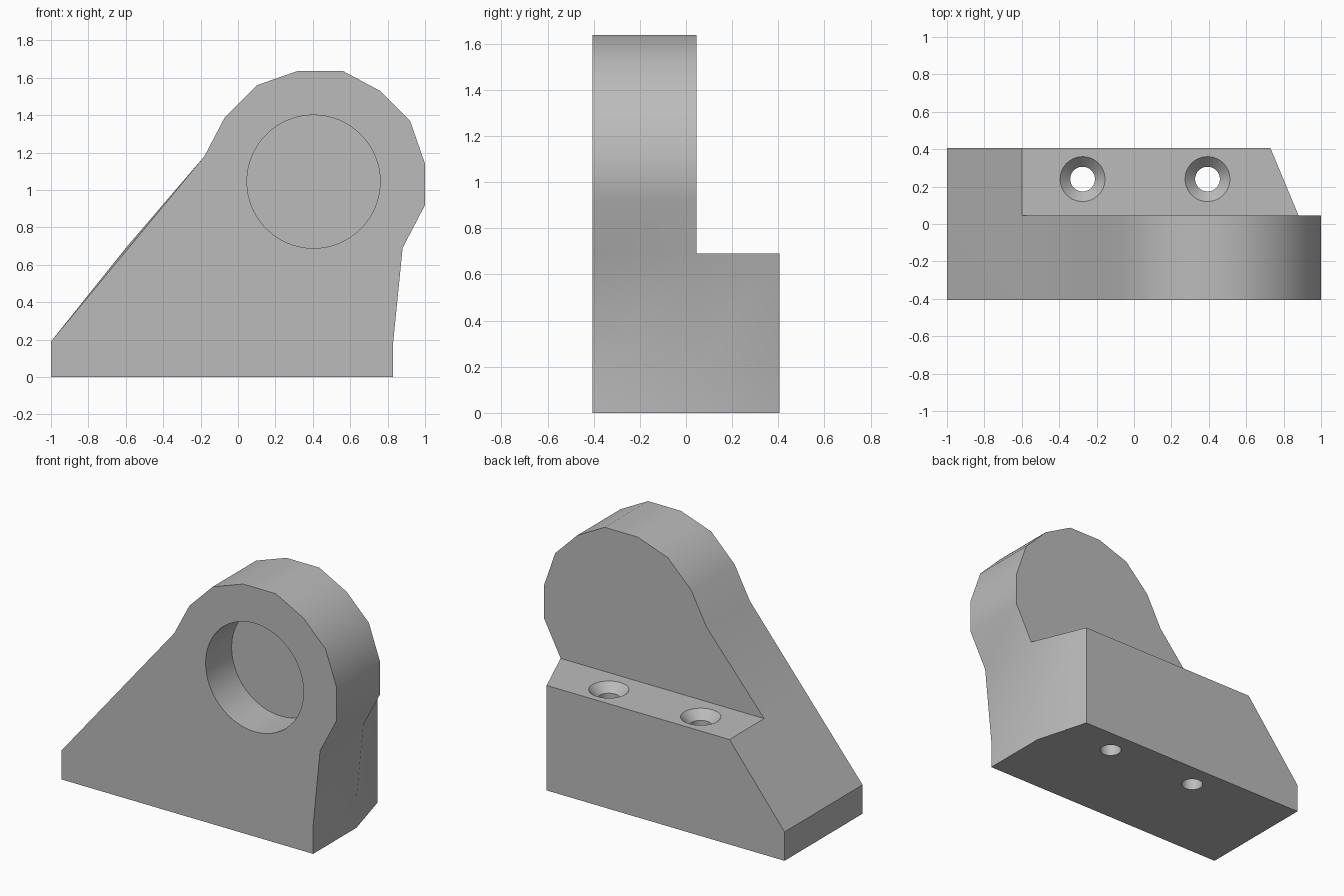
import bpy, bmesh, math
from mathutils import Matrix

if "Cube" in bpy.data.objects:
    bpy.data.objects.remove(bpy.data.objects["Cube"], do_unlink=True)

grey = bpy.data.materials.new("plain grey")
grey.use_nodes = True
colour = (0.5, 0.5, 0.5, 1)
grey.diffuse_color = colour
grey.node_tree.nodes["Principled BSDF"].inputs["Base Color"].default_value = colour

FRONT, STEP, BACK, LEDGE = -0.405, 0.045, 0.405, 0.69


def make_object(name, bm):
    bmesh.ops.recalc_face_normals(bm, faces=bm.faces)
    mesh = bpy.data.meshes.new(name)
    bm.to_mesh(mesh)
    bm.free()
    mesh.materials.append(grey)
    obj = bpy.data.objects.new(name, mesh)
    bpy.context.collection.objects.link(obj)
    return obj


def lathe(name, profile, matrix, segments=64):
    """Closed turned solid from (radius, height) pairs."""
    bm = bmesh.new()
    rings = []
    for r, h in profile:
        rings.append([bm.verts.new(matrix @ Matrix.Rotation(math.tau * i / segments, 4, "Z")
                                   @ Matrix.Translation((r, 0, h)).to_translation())
                      for i in range(segments)])
    for a, b in zip(rings, rings[1:]):
        for i in range(segments):
            j = (i + 1) % segments
            bm.faces.new((a[i], a[j], b[j], b[i]))
    bm.faces.new(rings[0])
    bm.faces.new(rings[-1])
    return make_object(name, bm)


# Bracket body: upright plate with a faceted head, and a lower block behind it
outline = [(-1, 0), (0.83, 0), (0.83, 0.19), (0.88, LEDGE), (1, 0.92), (1, 1.14),
           (0.92, 1.37), (0.76, 1.53), (0.56, 1.637), (0.32, 1.637), (0.1, 1.56),
           (-0.07, 1.39), (-0.18, 1.18), (-0.6, LEDGE), (-1, 0.19)]
n = len(outline)
bm = bmesh.new()
front = [bm.verts.new((x, FRONT, z)) for x, z in outline]
middle = [bm.verts.new((x, STEP, z)) for x, z in outline]
front[n - 2].co.z = 0.673      # front edge of the slope runs straight
low = [0, 1, 2, 3, n - 2, n - 1]
back = [bm.verts.new((min(outline[i][0], 0.73), BACK, outline[i][1])) for i in low]

bm.faces.new(front)
bm.faces.new(middle[3:n - 1])
bm.faces.new(back)
for i in range(n):
    j = (i + 1) % n
    bm.faces.new((front[i], front[j], middle[j], middle[i]))
for k in range(len(low)):
    m = (k + 1) % len(low)
    bm.faces.new((middle[low[k]], middle[low[m]], back[m], back[k]))
bracket = make_object("bracket", bm)

# Round blind pocket in the front, two countersunk screw holes in the ledge
pocket = Matrix.Translation((0.404, FRONT, 1.045)) @ Matrix.Rotation(math.pi / 2, 4, "X")
cutters = [lathe("pocket_cutter", [(0.356, -0.27), (0.356, 0.1)], pocket)]
screw = [(0.066, -0.1), (0.066, LEDGE - 0.055), (0.12, LEDGE), (0.12, LEDGE + 0.1)]
for x in (-0.275, 0.393):
    cutters.append(lathe("screw_hole_cutter", screw, Matrix.Translation((x, 0.24, 0))))

bpy.ops.object.select_all(action="DESELECT")
bracket.select_set(True)
bpy.context.view_layer.objects.active = bracket
for cutter in cutters:
    mod = bracket.modifiers.new("cut", "BOOLEAN")
    mod.operation = "DIFFERENCE"
    mod.solver = "EXACT"
    mod.object = cutter
    bpy.ops.object.modifier_apply(modifier=mod.name)
    bpy.data.objects.remove(cutter, do_unlink=True)

bpy.ops.object.shade_smooth_by_angle(angle=math.radians(35))
